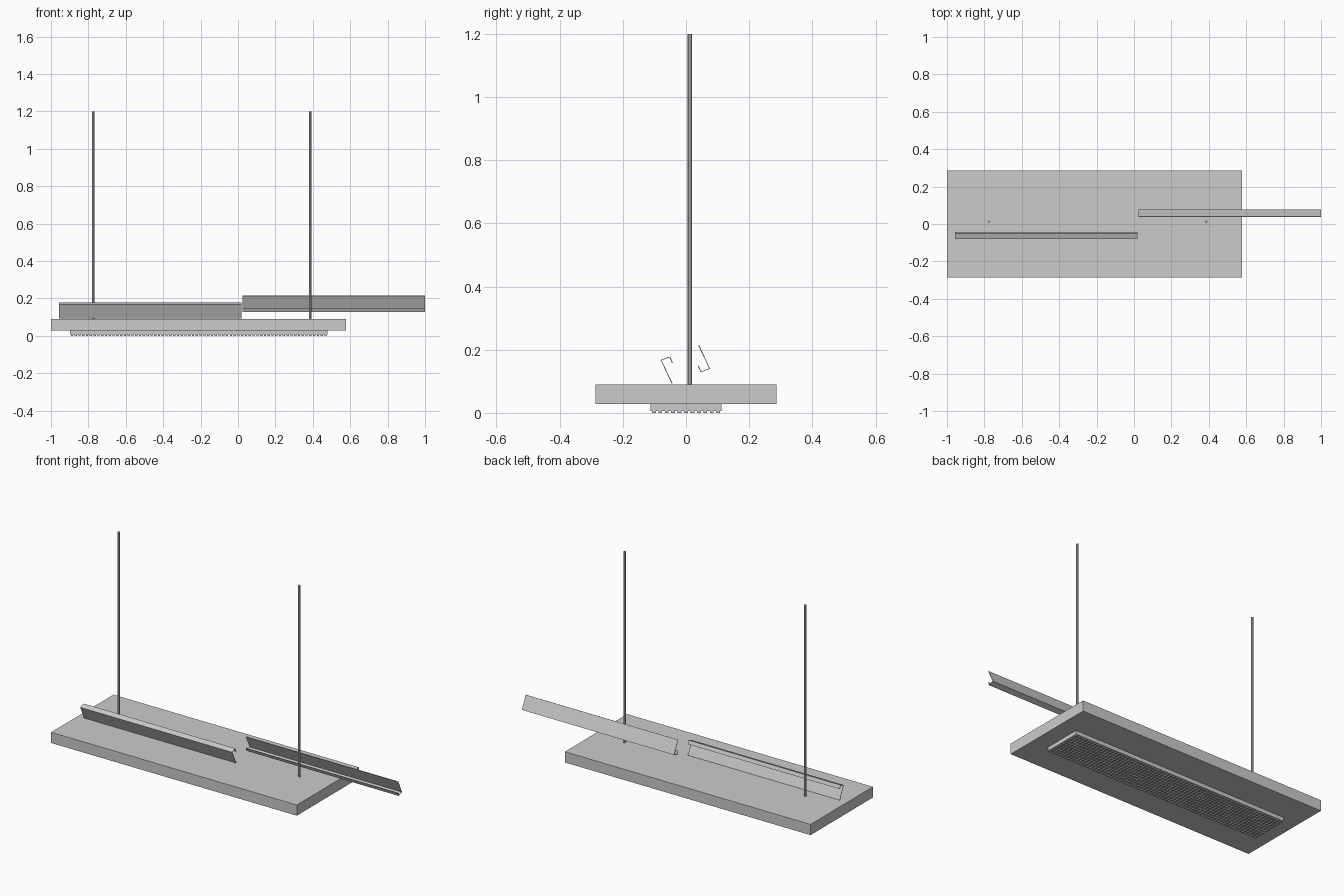
import bpy, bmesh
from mathutils import Matrix

if "Cube" in bpy.data.objects:
    bpy.data.objects.remove(bpy.data.objects["Cube"])


def finish(name, bm):
    mesh = bpy.data.meshes.new(name)
    bmesh.ops.recalc_face_normals(bm, faces=bm.faces[:])
    bm.to_mesh(mesh)
    bm.free()
    obj = bpy.data.objects.new(name, mesh)
    bpy.context.collection.objects.link(obj)
    return obj


def box(name, x0, x1, y0, y1, z0, z1):
    bm = bmesh.new()
    m = Matrix.Translation(((x0 + x1) / 2, (y0 + y1) / 2, (z0 + z1) / 2))
    bmesh.ops.create_cube(bm, size=1, matrix=m @ Matrix.Diagonal((x1 - x0, y1 - y0, z1 - z0, 1)))
    return finish(name, bm)


def bent_sheet(name, profile, x0, x1):
    # Folded strip swept along x, thickened to sheet metal
    bm = bmesh.new()
    a = [bm.verts.new((x0, y, z)) for y, z in profile]
    b = [bm.verts.new((x1, y, z)) for y, z in profile]
    for i in range(len(profile) - 1):
        bm.faces.new((a[i], a[i + 1], b[i + 1], b[i]))
    obj = finish(name, bm)
    mod = obj.modifiers.new("thickness", 'SOLIDIFY')
    mod.thickness = 0.003
    mod.offset = 0
    return obj


# Lamp housing and the light panel below it
box("housing", -1.0, 0.578, -0.286, 0.286, 0.028, 0.09)
box("light_panel", -0.898, 0.478, -0.112, 0.112, 0.006, 0.028)

# Grid of small diodes under the panel
NX, NY = 68, 11
PX, PY = 1.376 / NX, 0.224 / NY
diode = box("diodes", -0.898 + PX * 0.2, -0.898 + PX * 0.8,
            -0.112 + PY * 0.2, -0.112 + PY * 0.8, 0.0, 0.006)
for count, offset in ((NX, (PX, 0, 0)), (NY, (0, PY, 0))):
    arr = diode.modifiers.new("repeat", 'ARRAY')
    arr.count = count
    arr.use_relative_offset = False
    arr.use_constant_offset = True
    arr.constant_offset_displace = offset

# Hanging rods
for name, x in (("rod_left", -0.775), ("rod_right", 0.386)):
    bm = bmesh.new()
    bmesh.ops.create_cone(bm, cap_ends=True, segments=8, radius1=0.0068, radius2=0.0068,
                          depth=1.11, matrix=Matrix.Translation((x, 0.012, 0.645)))
    finish(name, bm)

# Two folded reflectors, the second turned half round
profile = [(-0.044, 0.093), (-0.079, 0.167), (-0.051, 0.177), (-0.043, 0.158)]
bent_sheet("reflector_left", profile, -0.957, 0.018)
bent_sheet("reflector_right", [(-0.004 - y, 0.307 - z) for y, z in profile], 0.023, 1.0)
